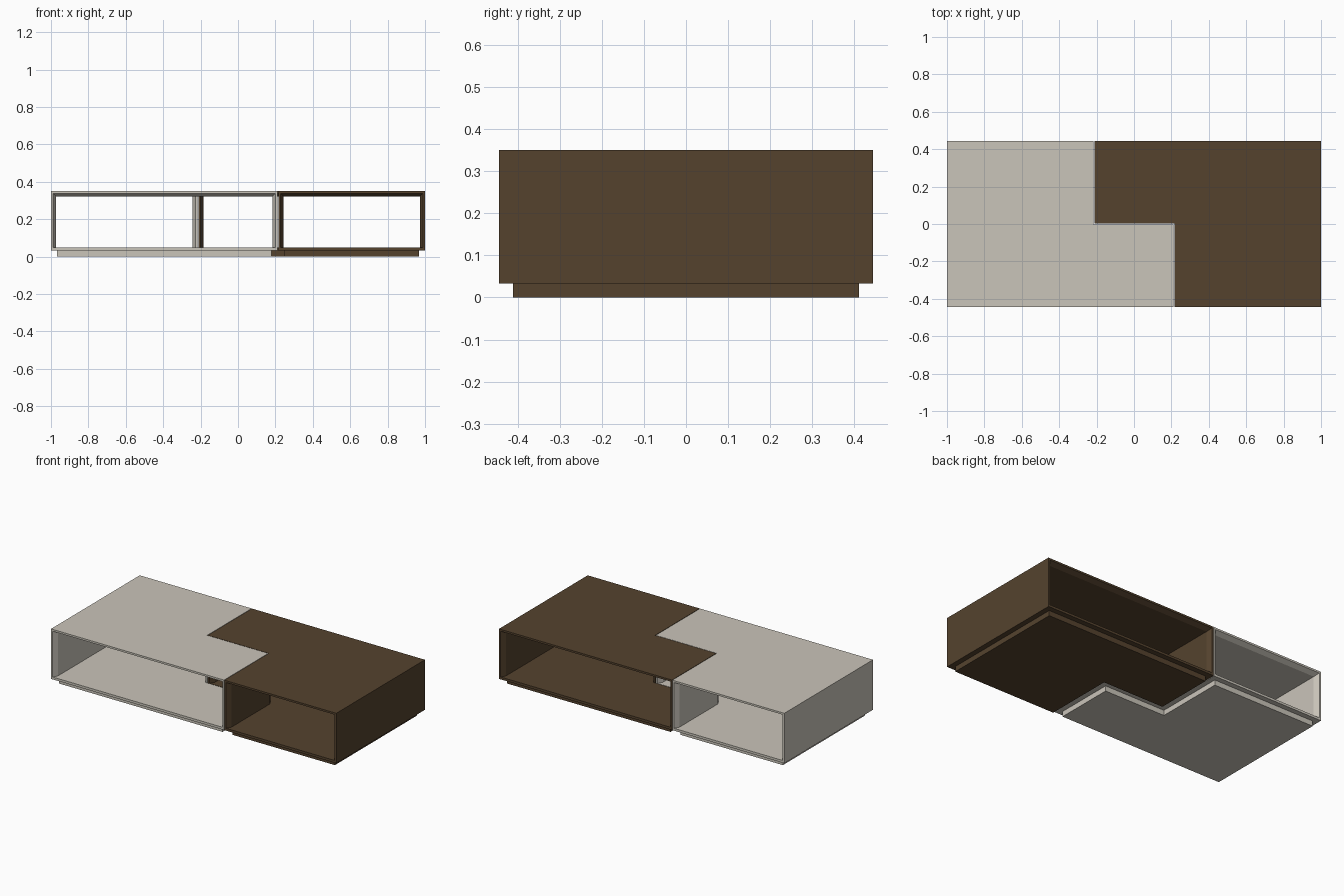
import bpy, bmesh, math
from mathutils import Matrix

if "Cube" in bpy.data.objects:
    bpy.data.objects.remove(bpy.data.objects["Cube"])

W, D, H = 1.0, 0.444, 0.35        # half width, half depth, height
STEP, GAP = 0.214, 0.0015         # seam offset and half gap between halves
BASE, FLOOR = 0.033, 0.048        # plinth top, floor top
LIP, THICK, CH = 0.012, 0.028, 0.03


def material(name, col):
    m = bpy.data.materials.new(name)
    m.diffuse_color = (*col, 1)
    m.use_nodes = True
    m.node_tree.nodes["Principled BSDF"].inputs["Base Color"].default_value = m.diffuse_color
    return m


def loft(name, rings, mat, turn):
    """Closed solid from stacked rings of (points, z)."""
    bm = bmesh.new()
    loops = [[bm.verts.new((x, y, z)) for x, y in pts] for pts, z in rings]
    n = len(loops[0])
    bm.faces.new(loops[0][::-1])
    bm.faces.new(loops[-1])
    for a, b in zip(loops, loops[1:]):
        for i in range(n):
            j = (i + 1) % n
            bm.faces.new((a[i], a[j], b[j], b[i]))
    bmesh.ops.recalc_face_normals(bm, faces=bm.faces)
    if turn:
        bm.transform(Matrix.Rotation(math.pi, 4, 'Z'))
    me = bpy.data.meshes.new(name)
    bm.to_mesh(me)
    bm.free()
    me.materials.append(mat)
    ob = bpy.data.objects.new(name, me)
    bpy.context.collection.objects.link(ob)


def l_shape(ix=0.0, iy=0.0):
    """L outline, inset by ix along x and iy along y."""
    xa, xb, xc = -W + ix, STEP - GAP - ix, -STEP - GAP - ix
    ya, yb, yc = -D + iy, -GAP - iy, D - iy
    return [(xa, ya), (xb, ya), (xb, yb), (xc, yb), (xc, yc), (xa, yc)]


def wall(x, inward, y0, y1):
    """Plan of an upright panel with its inner edges chamfered."""
    a, b = x + inward * LIP, x + inward * THICK
    return [(x, y0), (a, y0), (b, y0 + CH), (b, y1 - CH), (a, y1), (x, y1)]


def half(tag, mat, turn):
    # recessed plinth and floor
    plinth = l_shape(0.033, 0.033)
    loft(tag + "_plinth", [(plinth, 0), (plinth, BASE)], mat, turn)
    loft(tag + "_floor", [(l_shape(), BASE), (l_shape(), FLOOR)], mat, turn)
    # top with chamfered undersides at the openings
    loft(tag + "_top", [(l_shape(0, CH), H - THICK), (l_shape(), H - LIP),
                        (l_shape(), H)], mat, turn)
    # end wall, short front wall, short back wall
    for name, plan in (("end_wall", wall(-W, 1, -D, D)),
                       ("front_wall", wall(STEP - GAP, -1, -D, -GAP)),
                       ("back_wall", wall(-STEP - GAP, -1, -GAP, D))):
        loft(f"{tag}_{name}", [(plan, FLOOR), (plan, H - LIP)], mat, turn)


half("light_half", material("warm light grey", (0.59, 0.555, 0.49)), False)
half("dark_half", material("dark brown", (0.09, 0.055, 0.027)), True)
